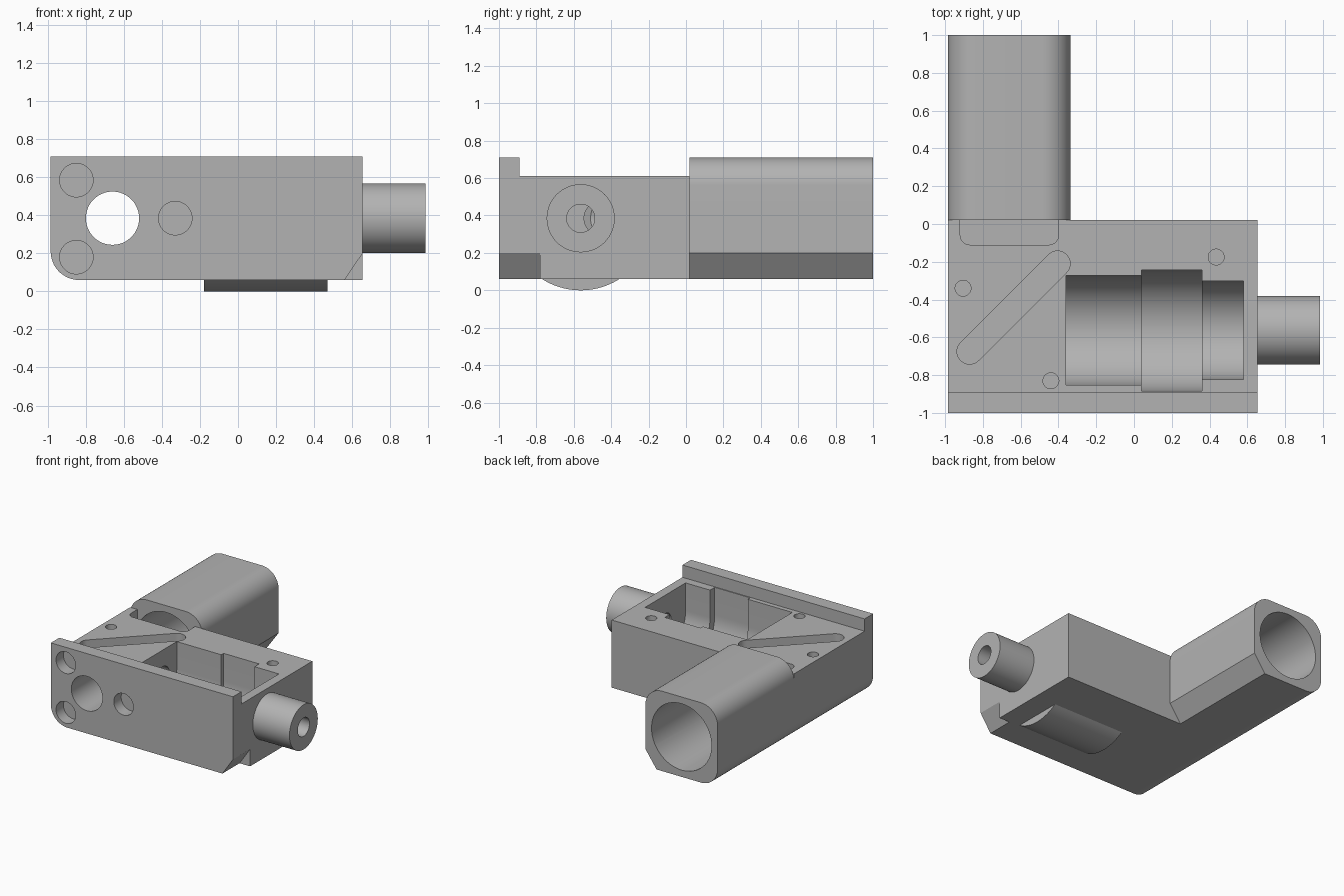
import bpy, bmesh
from math import sin, cos, radians, pi

old = bpy.data.objects.get("Cube")
if old:
    bpy.data.objects.remove(old, do_unlink=True)

grey = bpy.data.materials.new("machined grey")
grey.use_nodes = True
grey.diffuse_color = (0.45, 0.45, 0.45, 1)
grey.node_tree.nodes["Principled BSDF"].inputs["Base Color"].default_value = (0.45, 0.45, 0.45, 1)

# Main dimensions
LEFT, RIGHT, FRONT, BACK = -0.985, 0.655, -1.0, 0.02
BASE, DECK, TOP = 0.06, 0.61, 0.71
AXIS_Z = 0.385
TUBE_X, BARREL_Y = -0.66, -0.563
CORNER = 0.15


def arc(u, v, r, start, end, steps=16):
    return [(u + r * cos(radians(start + (end - start) * i / steps)),
             v + r * sin(radians(start + (end - start) * i / steps)))
            for i in range(steps + 1)]


def circle(u, v, r, steps=64):
    return arc(u, v, r, 0, 360, steps)[:-1]


def prism(name, profile, axis, a, b):
    """Extrude a closed 2D profile along a main axis from a to b."""
    place = {"x": lambda u, v, t: (t, u, v),
             "y": lambda u, v, t: (u, t, v),
             "z": lambda u, v, t: (u, v, t)}[axis]
    bm = bmesh.new()
    lo = [bm.verts.new(place(u, v, a)) for u, v in profile]
    hi = [bm.verts.new(place(u, v, b)) for u, v in profile]
    bm.faces.new(lo)
    bm.faces.new(hi)
    n = len(profile)
    for i in range(n):
        j = (i + 1) % n
        bm.faces.new((lo[i], lo[j], hi[j], hi[i]))
    bmesh.ops.recalc_face_normals(bm, faces=bm.faces[:])
    mesh = bpy.data.meshes.new(name)
    bm.to_mesh(mesh)
    bm.free()
    mesh.materials.append(grey)
    obj = bpy.data.objects.new(name, mesh)
    bpy.context.collection.objects.link(obj)
    return obj


def rect(u0, v0, u1, v1):
    return [(u0, v0), (u1, v0), (u1, v1), (u0, v1)]


def finish(obj, cutters=()):
    """Subtract the cutters, then smooth the curved faces."""
    bpy.ops.object.select_all(action="DESELECT")
    bpy.context.view_layer.objects.active = obj
    obj.select_set(True)
    for cutter in cutters:
        cutter.hide_render = True
        mod = obj.modifiers.new("cut", "BOOLEAN")
        mod.operation = "DIFFERENCE"
        mod.solver = "EXACT"
        mod.object = cutter
        bpy.ops.object.modifier_apply(modifier=mod.name)
        bpy.data.objects.remove(cutter, do_unlink=True)
    bpy.ops.object.shade_smooth_by_angle(angle=radians(30))


# Housing block with one rounded lower edge
block = arc(LEFT + CORNER, BASE + CORNER, CORNER, 180, 270) + [
    (RIGHT, BASE), (RIGHT, TOP), (LEFT, TOP)]
housing = prism("housing", block, "y", FRONT, BACK)

# Deck behind the front lip, and the chamfer on the front plate
cuts = [
    prism("deck_cut", rect(-0.89, DECK, 0.5, 1), "x", -1.2, 1),
    prism("chamfer_cut", [(0.56, BASE), (0.56, -0.1), (0.8, -0.1), (0.8, 0.2), (RIGHT, 0.2)],
          "y", -1.2, -0.78),
]

# Stepped round-bottomed cavity
for r, x0, x1 in [(0.29, -0.36, 0.05), (0.32, 0.04, 0.36), (0.26, 0.35, 0.58)]:
    trough = arc(BARREL_Y, AXIS_Z, r, 180, 360, 40) + [
        (BARREL_Y + r, 0.9), (BARREL_Y - r, 0.9)]
    cuts.append(prism("cavity_cut", trough, "x", x0, x1))

# Diagonal slot and rear pocket, both open at the top
slot = arc(-0.87, -0.675, 0.067, 135, 315) + arc(-0.405, -0.21, 0.067, -45, 135)
cuts.append(prism("slot_cut", slot, "z", 0.15, 0.9))
pocket = arc(-0.87, -0.06, 0.05, 180, 270, 8) + arc(-0.45, -0.06, 0.05, 270, 360, 8) + [
    (-0.40, 0.1), (-0.92, 0.1)]
cuts.append(prism("pocket_cut", pocket, "z", 0.115, 0.9))

# Light passages along both axes
cuts += [
    prism("front_passage", circle(TUBE_X, AXIS_Z, 0.14), "y", -1.2, -0.05),
    prism("cross_passage", circle(-0.455, AXIS_Z, 0.09), "x", -0.65, -0.3),
    prism("nozzle_passage", circle(BARREL_Y, AXIS_Z, 0.075), "x", 0.5, 0.8),
]

# Blind holes in the front plate and in the deck
for x, z in [(-0.85, 0.585), (-0.85, 0.18), (-0.33, AXIS_Z)]:
    cuts.append(prism("front_hole", circle(x, z, 0.088), "y", -1.2, -0.905))
for x, y in [(-0.905, -0.34), (0.435, -0.175), (-0.44, -0.83)]:
    cuts.append(prism("deck_hole", circle(x, y, 0.042, 32), "z", 0.42, 0.9))
finish(housing, cuts)

# Rear tube: three rounded corners, one chamfered corner
tube_right = 2 * TUBE_X - LEFT
outline = (arc(LEFT + CORNER, BASE + CORNER, CORNER, 180, 270)
           + [(tube_right - 0.1, BASE), (tube_right, 0.2)]
           + arc(tube_right - CORNER, TOP - CORNER, CORNER, 0, 90)
           + arc(LEFT + CORNER, TOP - CORNER, CORNER, 90, 180))
tube = prism("rear_tube", outline, "y", BACK, 1.0)
finish(tube, [prism("tube_bore", circle(TUBE_X, AXIS_Z, 0.27), "y", -0.2, 1.2)])

# Side nozzle
nozzle = prism("side_nozzle", circle(BARREL_Y, AXIS_Z, 0.182), "x", RIGHT, 0.985)
finish(nozzle, [prism("nozzle_bore", circle(BARREL_Y, AXIS_Z, 0.075), "x", 0.5, 1.2)])

# Shallow bulge under the cavity
bulge = prism("underside_bulge", arc(BARREL_Y, AXIS_Z, AXIS_Z, 237.6, 302.4, 24),
              "x", -0.18, 0.47)
finish(bulge)
